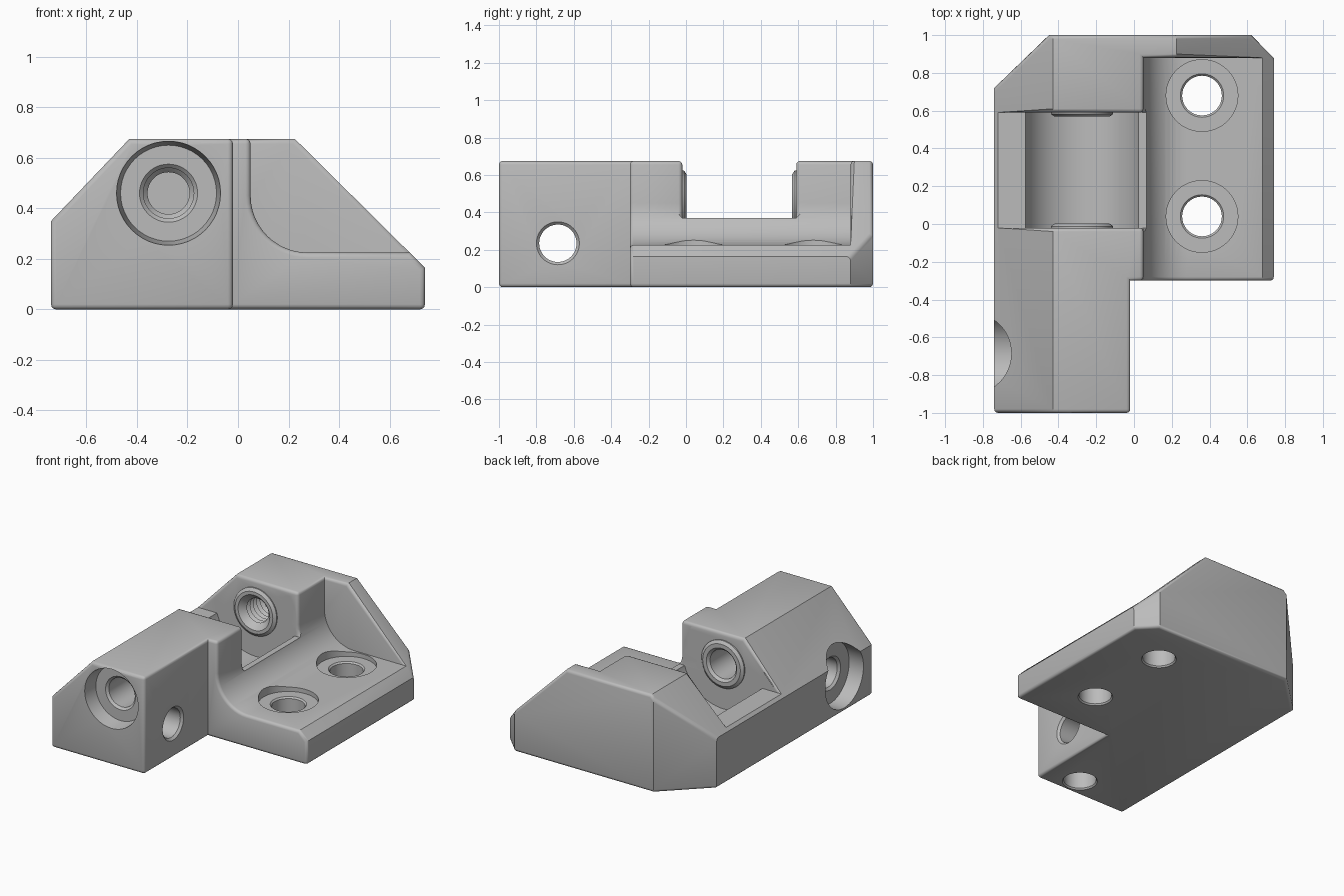
import bpy, bmesh, math
from mathutils import Vector, Matrix

cube = bpy.data.objects.get("Cube")
if cube:
    bpy.data.objects.remove(cube)

grey = bpy.data.materials.new("plain_grey")
grey.use_nodes = True
colour = (0.5, 0.5, 0.5, 1)
grey.diffuse_color = colour
grey.node_tree.nodes["Principled BSDF"].inputs["Base Color"].default_value = colour


def make(name, bm):
    bmesh.ops.recalc_face_normals(bm, faces=bm.faces[:])
    mesh = bpy.data.meshes.new(name)
    bm.to_mesh(mesh)
    bm.free()
    mesh.materials.append(grey)
    obj = bpy.data.objects.new(name, mesh)
    bpy.context.collection.objects.link(obj)
    return obj


def prism(name, outline, axis, lo, hi):
    """Extrude a 2D outline along y (outline in x, z) or z (outline in x, y)."""
    bm = bmesh.new()
    place = (lambda a, b: (a, lo, b)) if axis == "y" else (lambda a, b: (a, b, lo))
    face = bm.faces.new([bm.verts.new(place(a, b)) for a, b in outline])
    out = bmesh.ops.extrude_face_region(bm, geom=[face])
    move = Vector((0, hi - lo, 0)) if axis == "y" else Vector((0, 0, hi - lo))
    verts = [v for v in out["geom"] if isinstance(v, bmesh.types.BMVert)]
    bmesh.ops.translate(bm, vec=move, verts=verts)
    return make(name, bm)


def lathe(name, profile, origin, direction, sides=48):
    """Solid of revolution from (radius, distance) pairs along a direction."""
    bm = bmesh.new()
    rings = []
    for r, t in profile:
        angles = [math.tau * i / sides for i in range(sides)]
        rings.append([bm.verts.new((r * math.cos(a), r * math.sin(a), t)) for a in angles])
    for a, b in zip(rings, rings[1:]):
        for i in range(sides):
            j = (i + 1) % sides
            bm.faces.new((a[i], a[j], b[j], b[i]))
    bm.faces.new(rings[0])
    bm.faces.new(rings[-1])
    turn = Vector((0, 0, 1)).rotation_difference(Vector(direction)).to_matrix().to_4x4()
    bm.transform(Matrix.Translation(origin) @ turn)
    return make(name, bm)


def combine(obj, other, operation="DIFFERENCE"):
    mod = obj.modifiers.new("combine", "BOOLEAN")
    mod.operation, mod.solver, mod.object = operation, "EXACT", other
    bpy.context.view_layer.update()
    result = obj.evaluated_get(bpy.context.evaluated_depsgraph_get())
    mesh = bpy.data.meshes.new_from_object(result)
    obj.modifiers.clear()
    obj.data = mesh
    bpy.data.objects.remove(other)


# Main body: plan outline intersected with the sloped front profile
body = prism("bracket_body", [(-0.74, -1), (-0.02, -1), (-0.02, -0.3), (0.74, -0.3),
                              (0.74, 0.88), (0.62, 1), (-0.45, 1), (-0.74, 0.72)], "z", 0, 0.8)
combine(body, prism("profile", [(-0.74, -0.1), (0.74, -0.1), (0.74, 0.165), (0.225, 0.675),
                                (-0.43, 0.675), (-0.74, 0.35)], "y", -1.2, 1.2), "INTERSECT")

# Mounting flange: open pocket with a large fillet
R, FLOOR = 0.225, 0.225
arc = [(0.05 + R - R * math.cos(a), FLOOR + R - R * math.sin(a))
       for a in (math.pi / 2 * i / 12 for i in range(13))]
combine(body, prism("pocket", arc + [(1, FLOOR), (1, 1), (0.05, 1)], "y", -0.5, 0.88))

# Cross slot between the two upright blocks
SLOT, FRONT, BACK = 0.37, -0.02, 0.59
combine(body, prism("slot", [(-1, SLOT), (0.2, SLOT), (0.2, 1), (-1, 1)], "y", FRONT, BACK))

# Round the sharp convex edges
bm = bmesh.new()
bm.from_mesh(body.data)
bmesh.ops.remove_doubles(bm, verts=bm.verts[:], dist=0.0005)
bmesh.ops.dissolve_limit(bm, angle_limit=0.01, verts=bm.verts[:], edges=bm.edges[:])
edges = [e for e in bm.edges if len(e.link_faces) == 2 and e.is_convex
         and e.calc_face_angle() > math.radians(50)
         and not all(abs(v.co.z - SLOT) < 0.002 for v in e.verts)]
bmesh.ops.bevel(bm, geom=edges, offset=0.02, offset_type="OFFSET", segments=3,
                profile=0.5, affect="EDGES", clamp_overlap=False)
bm.to_mesh(body.data)
bm.free()

# Round trough below the slot, then bearing bosses on both slot walls
X, Z = -0.275, 0.46
combine(body, lathe("trough", [(0.313, 0), (0.313, BACK - FRONT)], (X, FRONT, Z), (0, 1, 0), 64))
boss = [(0.165, -0.05), (0.165, 0.008), (0.145, 0.022)]
for y, d in ((FRONT, 1), (BACK, -1)):
    combine(body, lathe("boss", boss, (X, y, Z), (0, d, 0)), "UNION")

# Through bore with counterbore at the front
combine(body, lathe("front_bore", [(0.215, -0.1), (0.205, 0.01), (0.19, 0.1), (0.115, 0.1),
                                   (0.1, 0.115), (0.1, 0.985), (0.13, 1.015)],
                    (X, -1, Z), (0, 1, 0)))

# Blind threaded bore in the rear block
thread = [(0.13, -0.01), (0.1, 0.02)]
for i in range(8):
    thread += [(0.083, 0.04 + 0.036 * i), (0.1, 0.058 + 0.036 * i)]
combine(body, lathe("thread_bore", thread + [(0.083, 0.33)], (X, 0.57, Z), (0, 1, 0)))

# Cross bore with counterbore on the right side
combine(body, lathe("cross_bore", [(0.21, -0.1), (0.21, 0.11), (0.115, 0.11), (0.1, 0.125),
                                   (0.1, 0.705), (0.13, 0.735)], (-0.74, -0.685, 0.235), (1, 0, 0)))

# Blind hole underneath the front block
combine(body, lathe("bottom_hole", [(0.125, -0.015), (0.105, 0.01), (0.105, 0.18)],
                    (-0.265, -0.86, 0), (0, 0, 1)))

# Flange screw holes with shallow spot faces
for y in (0.04, 0.68):
    combine(body, lathe("screw_hole", [(0.125, -0.015), (0.105, 0.01), (0.105, 0.185),
                                       (0.115, 0.195), (0.19, 0.195), (0.19, 0.4)],
                        (0.36, y, 0), (0, 0, 1)))

bpy.context.view_layer.objects.active = body
body.select_set(True)
bpy.ops.object.shade_smooth_by_angle(angle=math.radians(35))
